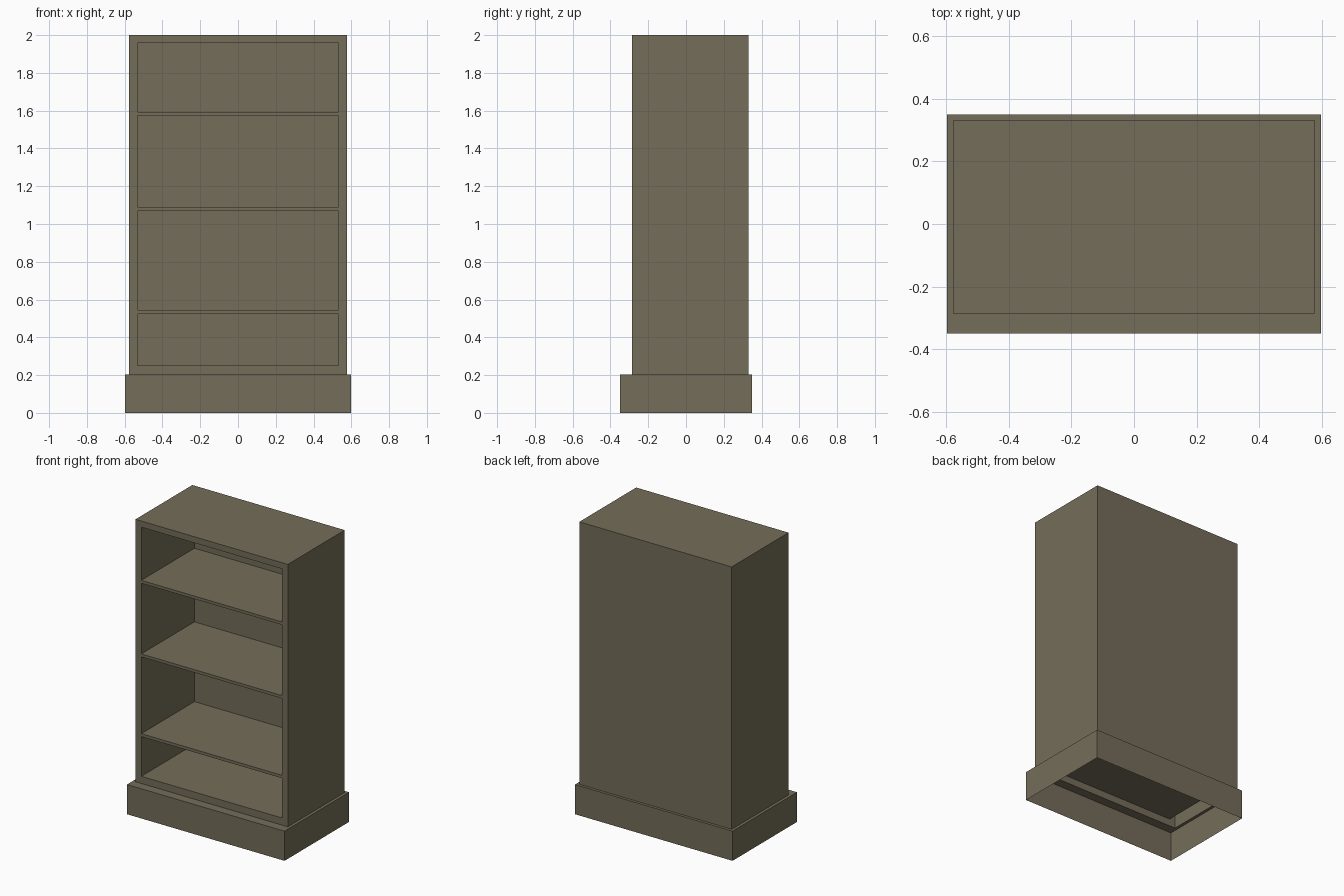
import bpy, bmesh

if "Cube" in bpy.data.objects:
    bpy.data.objects.remove(bpy.data.objects["Cube"])

wood = bpy.data.materials.new("olive brown wood")
wood.diffuse_color = (0.175, 0.153, 0.100, 1)
wood.use_nodes = True
wood.node_tree.nodes["Principled BSDF"].inputs["Base Color"].default_value = wood.diffuse_color


def rect(x, y0, y1, z):
    # horizontal rectangle, counter-clockwise from above, starting front left
    return [(-x, y0, z), (x, y0, z), (x, y1, z), (-x, y1, z)]


def face(bm, pts):
    bm.faces.new([bm.verts.new(p) for p in pts])


def band(bm, a, b, sides=range(4)):
    # quads joining rectangle a to rectangle b
    for i in sides:
        j = (i + 1) % 4
        face(bm, [a[i], a[j], b[j], b[i]])


def finish(bm, name):
    bmesh.ops.remove_doubles(bm, verts=bm.verts, dist=1e-5)
    me = bpy.data.meshes.new(name)
    bm.to_mesh(me)
    bm.free()
    me.materials.append(wood)
    ob = bpy.data.objects.new(name, me)
    bpy.context.collection.objects.link(ob)


PX, PY, PZ = 0.597, 0.349, 0.203            # plinth half width, half depth, height
BX, Y0, Y1, TOP = 0.577, -0.285, 0.33, 2.0  # cabinet
IX, IY = 0.533, 0.29                        # compartment half width, back wall
COMPARTMENTS = [(0.252, 0.524), (0.544, 1.07), (1.09, 1.574), (1.594, 1.958)]

# Plinth: open underneath, with a ledge around the cabinet
bm = bmesh.new()
low, high = rect(PX, -PY, PY, 0), rect(PX, -PY, PY, PZ)
band(bm, low, high)
band(bm, high, rect(BX, Y0, Y1, PZ))
finish(bm, "plinth")

# Cabinet: outer shell, front frame and recessed compartments
bm = bmesh.new()
bottom, top = rect(BX, Y0, Y1, PZ), rect(BX, Y0, Y1, TOP)
band(bm, bottom, top, sides=(1, 2, 3))
face(bm, top)
xs = [-BX, -IX, IX, BX]
zs = [PZ] + [z for c in COMPARTMENTS for z in c] + [TOP]
for r in range(len(zs) - 1):
    for c in range(3):
        a, b, lo, hi = xs[c], xs[c + 1], zs[r], zs[r + 1]
        front = [(a, Y0, lo), (b, Y0, lo), (b, Y0, hi), (a, Y0, hi)]
        if c == 1 and r % 2 == 1:
            back = [(x, IY, z) for x, y, z in front]
            band(bm, front, back)
            face(bm, back)
        else:
            face(bm, front)
finish(bm, "cabinet")
